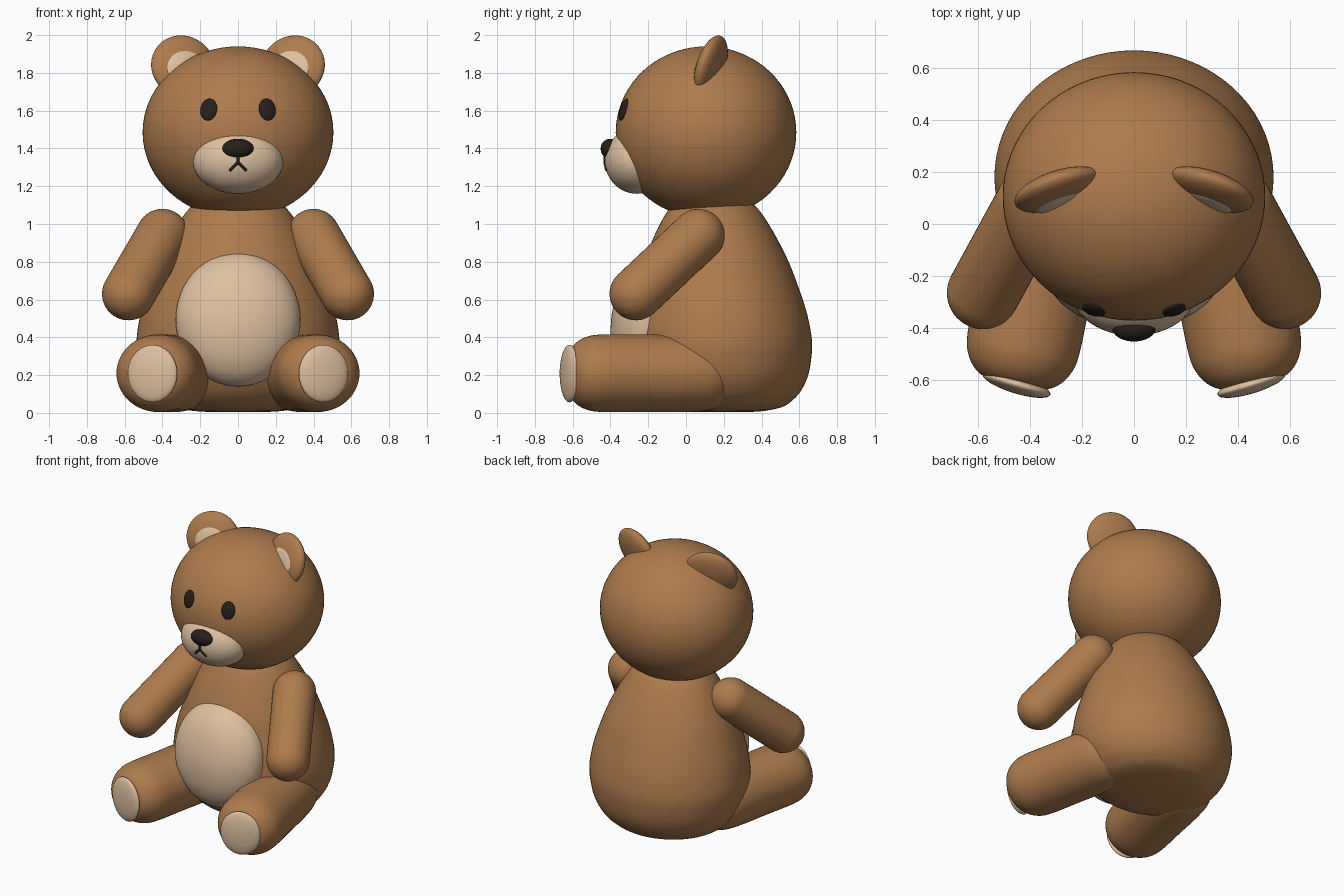
import bpy, bmesh, math
from mathutils import Vector, Matrix, Euler

if "Cube" in bpy.data.objects:
    bpy.data.objects.remove(bpy.data.objects["Cube"])


def material(name, rgb):
    m = bpy.data.materials.new(name)
    m.diffuse_color = (*rgb, 1)
    m.use_nodes = True
    m.node_tree.nodes["Principled BSDF"].inputs["Base Color"].default_value = m.diffuse_color
    return m


FUR = material("brown_fur", (0.42, 0.20, 0.075))
CREAM = material("cream_fur", (0.73, 0.53, 0.35))
DARK = material("dark", (0.02, 0.014, 0.01))


def finish(name, bm, mat, matrix):
    bmesh.ops.transform(bm, matrix=matrix, verts=bm.verts)
    bmesh.ops.recalc_face_normals(bm, faces=bm.faces)
    for f in bm.faces:
        f.smooth = True
    me = bpy.data.meshes.new(name)
    bm.to_mesh(me)
    bm.free()
    me.materials.append(mat)
    ob = bpy.data.objects.new(name, me)
    bpy.context.collection.objects.link(ob)
    return ob


def ellipsoid(name, centre, radii, mat, rot=None, seg=48):
    bm = bmesh.new()
    bmesh.ops.create_uvsphere(bm, u_segments=seg, v_segments=seg // 2, radius=1)
    r = (rot or Euler((0, 0, 0))).to_matrix().to_4x4()
    return finish(name, bm, mat, Matrix.Translation(centre) @ r @ Matrix.Diagonal((*radii, 1)))


def smooth_profile(pts, n=4):
    # Catmull-Rom curve through (radius, height) points
    p = [Vector(q) for q in pts]
    p = [p[0]] + p + [p[-1]]
    out = []
    for a, b, c, d in zip(p, p[1:], p[2:], p[3:]):
        for i in range(n):
            t = i / n
            q = 0.5 * (2 * b + (c - a) * t + (2 * a - 5 * b + 4 * c - d) * t ** 2
                       + (3 * b - a - 3 * c + d) * t ** 3)
            out.append((max(q.x, 0), q.y))
    return out + [tuple(pts[-1])]


def lathe(name, profile, mat, matrix, seg=56):
    bm = bmesh.new()
    vs = [bm.verts.new((r, 0, h)) for r, h in profile]
    edges = [bm.edges.new(e) for e in zip(vs, vs[1:])]
    bmesh.ops.spin(bm, geom=vs + edges, cent=(0, 0, 0), axis=(0, 0, 1),
                   angle=2 * math.pi, steps=seg)
    bmesh.ops.remove_doubles(bm, verts=bm.verts, dist=1e-4)
    return finish(name, bm, mat, matrix)


def capsule(name, a, b, r, mat, seg=40):
    a, b = Vector(a), Vector(b)
    length, n = (b - a).length, 10
    arc = [i * math.pi / 2 / n for i in range(n + 1)]
    prof = [(r * math.sin(t), -r * math.cos(t)) for t in arc]
    prof += [(r * math.cos(t), length + r * math.sin(t)) for t in arc]
    rot = (b - a).to_track_quat('Z', 'Y').to_matrix().to_4x4()
    return lathe(name, prof, mat, Matrix.Translation(a) @ rot, seg)


# Body: egg-shaped lathe, a little narrower in depth, leaning forward
body = smooth_profile([(0, .005), (.2, .007), (.34, .03), (.41, .07), (.46, .12),
                       (.505, .2), (.53, .3), (.537, .38), (.527, .47), (.507, .56),
                       (.477, .655), (.44, .76), (.40, .85), (.33, .98), (.25, 1.09),
                       (.13, 1.17), (0, 1.2)])
lean = Matrix.Translation((0, .2, 0))
lean[1][2] = -0.05
lathe("body", body, FUR, lean @ Matrix.Diagonal((1, .905, 1, 1)), 72)
ellipsoid("belly_patch", (0, -.2, .495), (.33, .195, .357), CREAM,
          Euler((math.radians(-8), 0, 0)), 64)

# Head, muzzle and nose
HC, HR = Vector((0, .106, 1.485)), Vector((.505, .478, .455))
MC, MR = Vector((0, -.26, 1.335)), Vector((.24, .17, .175))
ellipsoid("head", HC, HR, FUR, seg=72)
ellipsoid("muzzle", MC, MR, CREAM)
ellipsoid("nose", (0, -.402, 1.398), (.083, .05, .053), DARK, seg=32)


def front(c, r, x, z):
    # point on the front of an ellipsoid
    k = 1 - ((x - c.x) / r.x) ** 2 - ((z - c.z) / r.z) ** 2
    return Vector((x, c.y - r.y * math.sqrt(k), z))


# Mouth: a short stem and two strokes
stem = front(MC, MR, 0, 1.326)
capsule("mouth_stem", front(MC, MR, 0, 1.355), stem, .008, DARK, 12)

for s, side in ((-1, "left"), (1, "right")):
    capsule(f"mouth_{side}", stem, front(MC, MR, s * .04, 1.287), .008, DARK, 12)

    # Eye: flattened, lying on the head
    p = front(HC, HR, s * .155, 1.606)
    d = p - HC
    n = Vector((d.x / HR.x ** 2, d.y / HR.y ** 2, d.z / HR.z ** 2))
    ellipsoid(f"eye_{side}", p, (.046, .016, .06), DARK,
              n.to_track_quat('-Y', 'Z').to_euler(), 32)

    # Ear with inner pad
    rot = Euler((math.radians(-16), 0, math.radians(-18 * s)))
    c = Vector((s * .29, .132, 1.832))
    ellipsoid(f"ear_{side}", c, (.177, .06, .172), FUR, rot)
    off = rot.to_matrix() @ Vector((0, -.042, -.02))
    ellipsoid(f"inner_ear_{side}", c + off, (.108, .026, .105), CREAM, rot, 32)

    # Arm
    capsule(f"arm_{side}", (s * .40, .065, .94), (s * .58, -.265, .63), .14, FUR)

    # Leg, flatter at the foot end, with foot pad
    leg = smooth_profile([(0, 0), (.1, .006), (.15, .03), (.188, .085), (.205, .17),
                          (.205, .4), (.205, .65), (.188, .78), (.12, .875), (0, .91)])
    m = (Matrix.Translation((s * .458, -.62, .21))
         @ Matrix.Rotation(math.radians(11.5 * s), 4, 'Z')
         @ Matrix.Rotation(math.radians(-90), 4, 'X')
         @ Matrix.Diagonal((1.07, 1, 1, 1)))
    lathe(f"leg_{side}", leg, FUR, m)
    ellipsoid(f"foot_pad_{side}", (s * .452, -.617, .208), (.136, .035, .152), CREAM,
              Euler((0, 0, math.radians(17 * s))))
